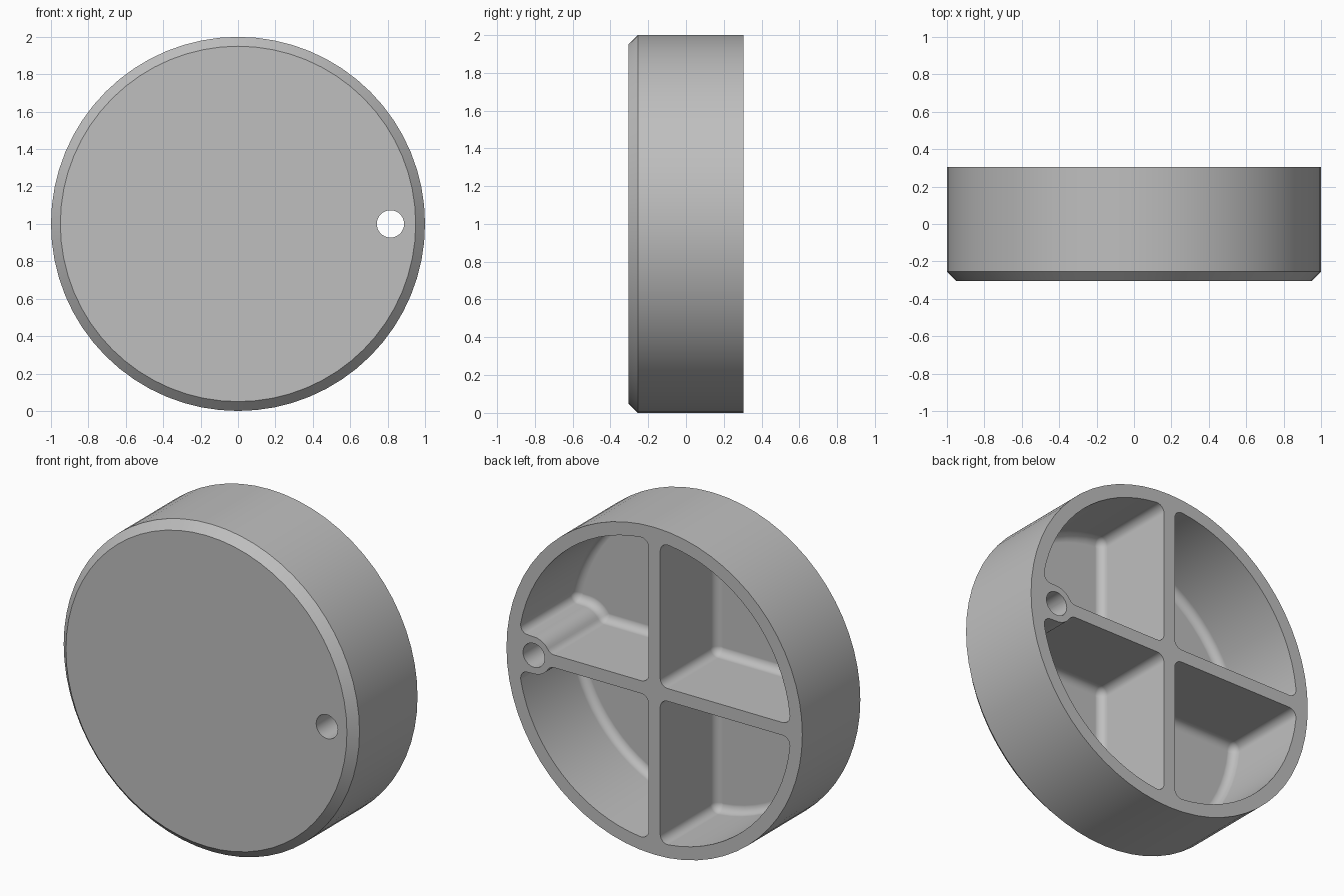
import bpy, bmesh
from math import sin, cos, pi, sqrt, atan2, radians

if "Cube" in bpy.data.objects:
    bpy.data.objects.remove(bpy.data.objects["Cube"], do_unlink=True)

FRONT, BACK = -0.305, 0.305
CHAMFER = 0.05
INNER = 0.92          # pocket outer radius
RIB = 0.039           # half rib thickness
FILLET = 0.05         # pocket corner and floor radius
FLOOR = -0.23
HOLE_X, HOLE_R, BOSS_R = 0.815, 0.073, 0.113
MID_Z = 1.0

grey = bpy.data.materials.new("plain grey")
grey.use_nodes = True
colour = (0.52, 0.52, 0.52, 1)
grey.diffuse_color = colour
grey.node_tree.nodes["Principled BSDF"].inputs["Base Color"].default_value = colour


def loft(bm, rings):
    """Closed solid through matching rings of 3D points."""
    loops = [[bm.verts.new(p) for p in ring] for ring in rings]
    for a, b in zip(loops, loops[1:]):
        for i in range(len(a)):
            j = (i + 1) % len(a)
            bm.faces.new((a[i], a[j], b[j], b[i]))
    bm.faces.new(loops[0])
    bm.faces.new(loops[-1])


def circle(cx, radius, y, count):
    return [(cx + radius * cos(2 * pi * i / count), y,
             MID_Z + radius * sin(2 * pi * i / count)) for i in range(count)]


def finish(bm, name):
    bmesh.ops.recalc_face_normals(bm, faces=bm.faces)
    mesh = bpy.data.meshes.new(name)
    bm.to_mesh(mesh)
    bm.free()
    obj = bpy.data.objects.new(name, mesh)
    bpy.context.collection.objects.link(obj)
    mesh.materials.append(grey)
    return obj


def sweep(cx, cz, radius, start, end, steps, flip=0):
    """Arc as (x, z, outward angle) entries; radius 0 gives a corner fan."""
    angles = [start + (end - start) * i / steps for i in range(steps + 1)]
    return [(cx + radius * cos(a), cz + radius * sin(a), a + flip) for a in angles]


def pocket_core(with_boss):
    """Pocket outline shrunk by the fillet radius, with outward directions."""
    e = RIB + FILLET
    rim = INNER - FILLET
    core = sweep(e, e, 0, pi, 1.5 * pi, 6)
    low = e
    if with_boss:
        reach = BOSS_R + FILLET
        low = reach
        dx = sqrt(reach ** 2 - e ** 2)
        tilt = atan2(e, dx)
        core += sweep(HOLE_X - dx, e, 0, 1.5 * pi, 2 * pi - tilt, 4)
        core += sweep(HOLE_X, 0, reach, pi - tilt, pi / 2, 8, pi)[1:]
    cx = sqrt(rim ** 2 - low ** 2)
    a0, a1 = atan2(low, cx), atan2(sqrt(rim ** 2 - e ** 2), e)
    core += sweep(cx, low, 0, -pi / 2, a0, 6)[1 if with_boss else 0:]
    core += sweep(0, 0, rim, a0, a1, 16)[1:]
    core += sweep(e, rim * sin(a1), 0, a1, pi, 6)[1:]
    return core


def pocket_ring(core, grow, y, sx, sz):
    return [(sx * (x + grow * cos(a)), y, MID_Z + sz * (z + grow * sin(a)))
            for x, z, a in core]


# Chamfered disc
bm = bmesh.new()
loft(bm, [circle(0, 1, BACK, 64), circle(0, 1, FRONT + CHAMFER, 64),
          circle(0, 1 - CHAMFER, FRONT, 64)])
body = finish(bm, "ribbed_disc")

# Four filleted pockets and the through hole
bm = bmesh.new()
for sx in (1, -1):
    core = pocket_core(sx > 0)
    for sz in (1, -1):
        rings = [pocket_ring(core, FILLET, BACK + 0.1, sx, sz)]
        for k in range(7):
            t = pi / 2 * k / 7
            rings.append(pocket_ring(core, FILLET * cos(t),
                                     FLOOR + FILLET * (1 - sin(t)), sx, sz))
        # Tiny remaining offset keeps the corner fans from collapsing
        rings.append(pocket_ring(core, FILLET * 0.04, FLOOR, sx, sz))
        loft(bm, rings)
loft(bm, [circle(HOLE_X, HOLE_R, y, 32) for y in (FRONT - 0.1, BACK + 0.1)])
cutter = finish(bm, "pocket_cutter")
cutter.hide_render = True

# Cut, bake and remove the cutter
cut = body.modifiers.new("pockets", "BOOLEAN")
cut.operation = "DIFFERENCE"
cut.solver = "EXACT"
cut.object = cutter
graph = bpy.context.evaluated_depsgraph_get()
baked = bpy.data.meshes.new_from_object(body.evaluated_get(graph))
body.modifiers.clear()
body.data = baked
bpy.data.objects.remove(cutter, do_unlink=True)

# Smooth curved walls, crisp rims
bpy.ops.object.select_all(action="DESELECT")
body.select_set(True)
bpy.context.view_layer.objects.active = body
bpy.ops.object.shade_smooth_by_angle(angle=radians(30))
weighted = body.modifiers.new("even_shading", "WEIGHTED_NORMAL")
weighted.keep_sharp = True
